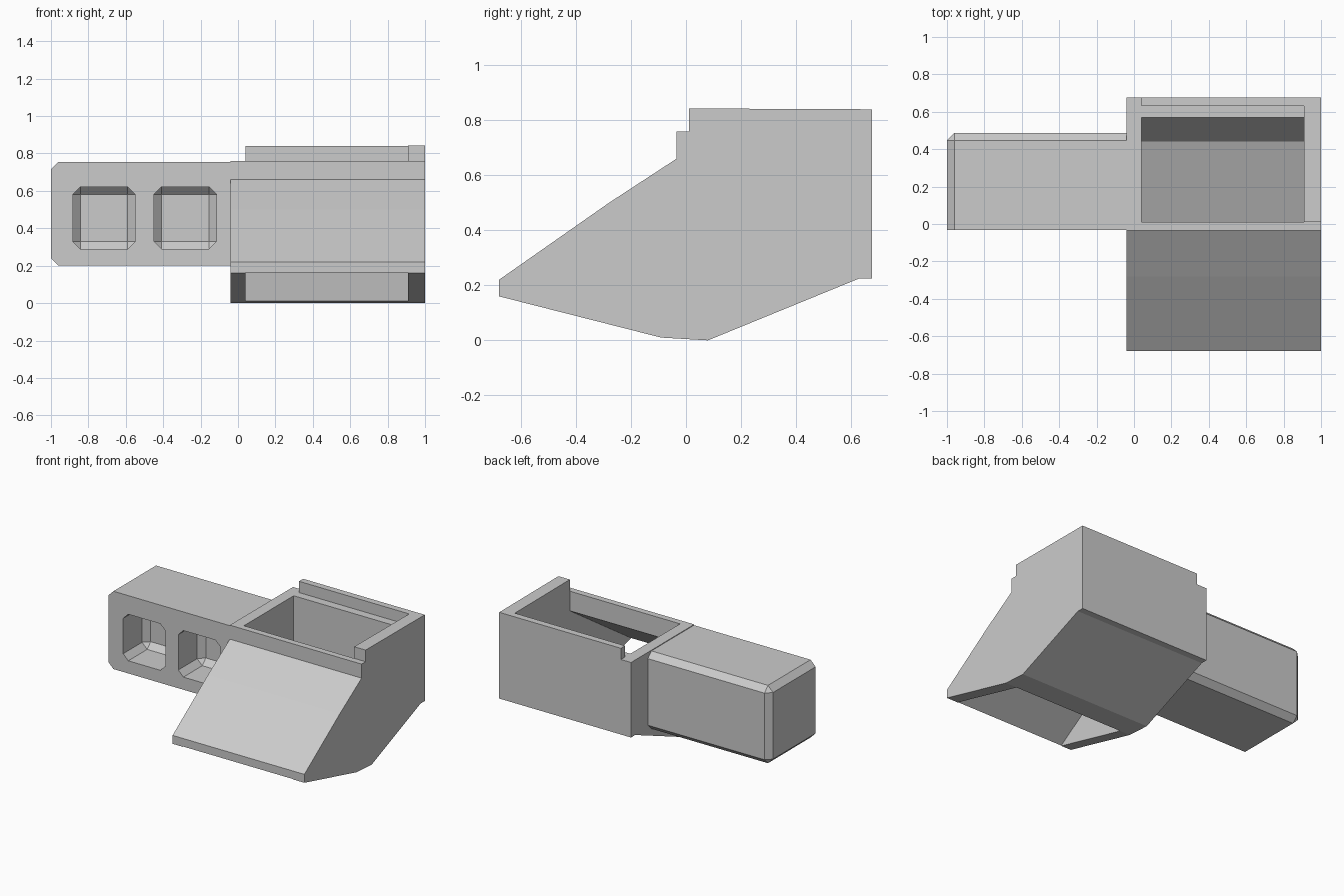
import bpy
import bmesh
from mathutils import Vector

cube = bpy.data.objects.get("Cube")
if cube:
    bpy.data.objects.remove(cube, do_unlink=True)

grey = bpy.data.materials.new("light grey")
grey.use_nodes = True
colour = (0.6, 0.6, 0.6, 1)
grey.diffuse_color = colour
grey.node_tree.nodes["Principled BSDF"].inputs["Base Color"].default_value = colour


def finish(name, bm):
    """Turn a bmesh into a grey object."""
    bmesh.ops.recalc_face_normals(bm, faces=bm.faces)
    mesh = bpy.data.meshes.new(name)
    bm.to_mesh(mesh)
    bm.free()
    mesh.materials.append(grey)
    obj = bpy.data.objects.new(name, mesh)
    bpy.context.collection.objects.link(obj)
    return obj


def extrude_profile(name, profile, x0, x1):
    """Extrude a (y, z) outline along x."""
    bm = bmesh.new()
    face = bm.faces.new([bm.verts.new((x0, y, z)) for y, z in profile])
    moved = bmesh.ops.extrude_face_region(bm, geom=[face])["geom"]
    verts = [v for v in moved if isinstance(v, bmesh.types.BMVert)]
    bmesh.ops.translate(bm, verts=verts, vec=(x1 - x0, 0, 0))
    return finish(name, bm)


def box(name, low, high, chamfer=0, keep=()):
    """Box with chamfered edges, except around the (axis, value) planes in keep."""
    low, high = Vector(low), Vector(high)
    bm = bmesh.new()
    bmesh.ops.create_cube(bm, size=1)
    for v in bm.verts:
        v.co = (low + high) / 2 + v.co * (high - low)
    if chamfer:
        edges = [e for e in bm.edges if not any(
            all(abs(v.co[axis] - value) < 1e-4 for v in e.verts)
            for axis, value in keep)]
        bmesh.ops.bevel(bm, geom=edges, offset=chamfer, segments=1,
                        affect='EDGES', profile=0.5)
    return finish(name, bm)


def cut(target, cutter):
    cutter.hide_render = True
    cutter.hide_set(True)
    mod = target.modifiers.new(cutter.name, 'BOOLEAN')
    mod.operation = 'DIFFERENCE'
    mod.solver = 'EXACT'
    mod.object = cutter


# Chute housing: outer side outline
outline = [(-0.68, 0.16), (-0.68, 0.22), (-0.28, 0.5), (-0.035, 0.66),
           (-0.035, 0.76), (0.01, 0.76), (0.01, 0.843), (0.677, 0.84),
           (0.677, 0.225), (0.63, 0.225), (0.08, 0), (-0.09, 0.01)]
housing = extrude_profile("chute_housing", outline, -0.04, 1)

# Passage from the top opening down to the front mouth
passage = [(0.01, 1), (0.57, 1), (0.57, 0.43), (0.44, 0.23), (-0.09, 0.01),
           (-0.2, -0.036), (-0.8, -0.036), (-0.8, 0.083), (0.01, 0.62)]
cut(housing, extrude_profile("passage_cutter", passage, 0.04, 0.91))

# Lowered rim, leaving a raised back lip and left wall
cut(housing, box("rim_cutter", (0, -0.2, 0.76), (0.91, 0.63, 1)))
cut(housing, box("rim_end_cutter", (-0.2, -0.2, 0.76), (0.04, 0.9, 1)))

# Side arm with chamfered back and end
arm = box("side_arm", (-1, -0.033, 0.2), (-0.04, 0.487, 0.755), 0.04,
          keep=((1, -0.033), (0, -0.04)))

# Two chamfered pockets in the front of the arm
for i, x in enumerate((-0.883, -0.448)):
    cut(arm, box(f"pocket_cutter_{i + 1}", (x, -0.2, 0.29),
                 (x + 0.333, 0.22, 0.622), 0.04, keep=((1, -0.2),)))
